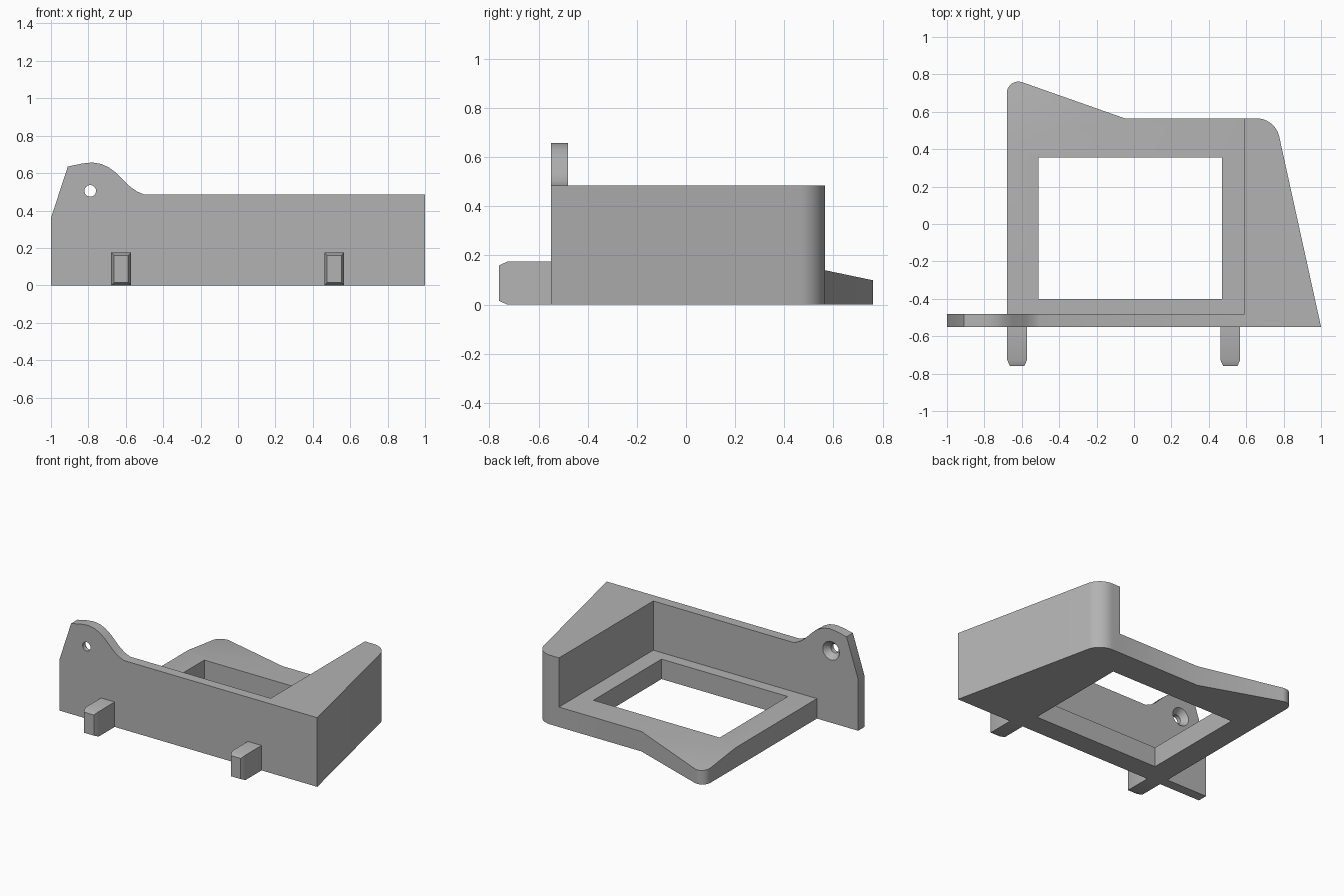
import bpy, bmesh, math
from mathutils import Vector, Matrix

default = bpy.data.objects.get("Cube")
if default:
    bpy.data.objects.remove(default, do_unlink=True)

grey = bpy.data.materials.new("plain_grey")
grey.use_nodes = True
colour = (0.45, 0.45, 0.45, 1)
grey.diffuse_color = colour
grey.node_tree.nodes["Principled BSDF"].inputs["Base Color"].default_value = colour


def finish(name, bm):
    bmesh.ops.recalc_face_normals(bm, faces=bm.faces)
    mesh = bpy.data.meshes.new(name)
    bm.to_mesh(mesh)
    bm.free()
    mesh.materials.append(grey)
    obj = bpy.data.objects.new(name, mesh)
    bpy.context.collection.objects.link(obj)
    return obj


def rounded(points, steps=12):
    """Replace each (x, y, radius) corner by an arc tangent to both sides."""
    out = []
    for i, p in enumerate(points):
        c = Vector(p[:2])
        if len(p) == 2:
            out.append(c)
            continue
        a = (Vector(points[i - 1][:2]) - c).normalized()
        b = (Vector(points[(i + 1) % len(points)][:2]) - c).normalized()
        half = a.angle(b) / 2
        centre = c + (a + b).normalized() * p[2] / math.sin(half)
        start = c + a * p[2] / math.tan(half) - centre
        turn = (c + b * p[2] / math.tan(half) - centre).angle_signed(start)
        for k in range(steps + 1):
            t = turn * k / steps
            out.append(centre + Matrix.Rotation(t, 2) @ start)
    return out


def prism(points, low, high, axis="z"):
    """Extrude an outline along z, or an x-z profile along y."""
    bm = bmesh.new()
    place = (lambda p: (p[0], p[1], low)) if axis == "z" else (lambda p: (p[0], low, p[1]))
    face = bm.faces.new([bm.verts.new(place(p)) for p in rounded(points)])
    ext = bmesh.ops.extrude_face_region(bm, geom=[face])
    move = Vector((0, 0, high - low) if axis == "z" else (0, high - low, 0))
    bmesh.ops.translate(bm, vec=move, verts=[v for v in ext["geom"] if isinstance(v, bmesh.types.BMVert)])
    return bm


def combine(target, other, operation):
    mod = target.modifiers.new(operation.lower(), "BOOLEAN")
    mod.operation, mod.solver, mod.object = operation, "EXACT", other
    bpy.ops.object.select_all(action="DESELECT")
    bpy.context.view_layer.objects.active = target
    target.select_set(True)
    bpy.ops.object.modifier_apply(modifier=mod.name)
    bpy.data.objects.remove(other, do_unlink=True)


def rect(x0, x1, y0, y1):
    return [(x0, y0), (x1, y0), (x1, y1), (x0, y1)]


# Upright front wall with a raised ear
wall = finish("mount_body", prism([
    (-1, 0), (0.9, 0), (0.9, 0.485), (-0.5, 0.485), (-0.54, 0.502), (-0.58, 0.53),
    (-0.65, 0.6), (-0.69, 0.63), (-0.73, 0.649), (-0.78, 0.657), (-0.83, 0.652),
    (-0.91, 0.635), (-1, 0.36)], -0.55, -0.48, "y"))

# Countersunk screw hole through the ear
for r_front, r_back, y0, y1 in ((0.031, 0.031, -0.6, -0.4), (0.031, 0.073, -0.52, -0.47)):
    bm = bmesh.new()
    bmesh.ops.create_cone(bm, cap_ends=True, segments=32, radius1=r_front, radius2=r_back, depth=y1 - y0,
                          matrix=Matrix.Translation((-0.79, (y0 + y1) / 2, 0.505))
                          @ Matrix.Rotation(-math.pi / 2, 4, "X"))
    combine(wall, finish("hole_cutter", bm), "DIFFERENCE")

# Tapered side block
wedge = finish("side_block", prism(
    [(0.59, -0.55), (1, -0.55), (0.755, 0.565, 0.125), (0.59, 0.565)], 0, 0.485))

# Base frame, its rear corner sloping down
bm = prism([(-0.68, -0.52), (0.62, -0.52), (0.62, 0.565), (-0.05, 0.565), (-0.68, 0.787, 0.062)], 0, 0.14)
hinge = Vector((-0.05, 0.565, 0))
normal = Vector((-0.224, 0.974, 0)).normalized()
bmesh.ops.bisect_plane(bm, geom=bm.verts[:] + bm.edges[:] + bm.faces[:], dist=1e-4,
                       plane_co=hinge, plane_no=normal)
for v in bm.verts:
    beyond = (v.co - hinge).dot(normal)
    if v.co.z > 0.1 and beyond > 1e-3:
        v.co.z -= 0.13 * beyond
frame = finish("base_frame", bm)
combine(frame, finish("window_cutter", prism(rect(-0.51, 0.47, -0.4, 0.355), -0.1, 0.3)), "DIFFERENCE")

# Two chamfered tabs on the front
tabs = []
for x in (-0.625, 0.515):
    bm = prism(rect(x - 0.053, x + 0.053, 0, 0.175), -0.5, -0.727, "y")
    tip = min(bm.faces, key=lambda f: f.calc_center_median().y)
    ext = bmesh.ops.extrude_discrete_faces(bm, faces=[tip])
    cap = ext["faces"][0]
    centre = cap.calc_center_median()
    for v in cap.verts:
        d = v.co - centre
        v.co += Vector((-math.copysign(0.015, d.x), -0.033, -math.copysign(0.015, d.z)))
    tabs.append(finish("front_tab", bm))

# Merge into one solid and tidy flat faces
for part in [wedge, frame] + tabs:
    combine(wall, part, "UNION")
bm = bmesh.new()
bm.from_mesh(wall.data)
bmesh.ops.remove_doubles(bm, verts=bm.verts, dist=1e-4)
bmesh.ops.dissolve_limit(bm, angle_limit=0.005, verts=bm.verts, edges=bm.edges)
bm.to_mesh(wall.data)
bm.free()
bpy.ops.object.select_all(action="DESELECT")
bpy.context.view_layer.objects.active = wall
wall.select_set(True)
bpy.ops.object.shade_smooth_by_angle(angle=math.radians(25))
